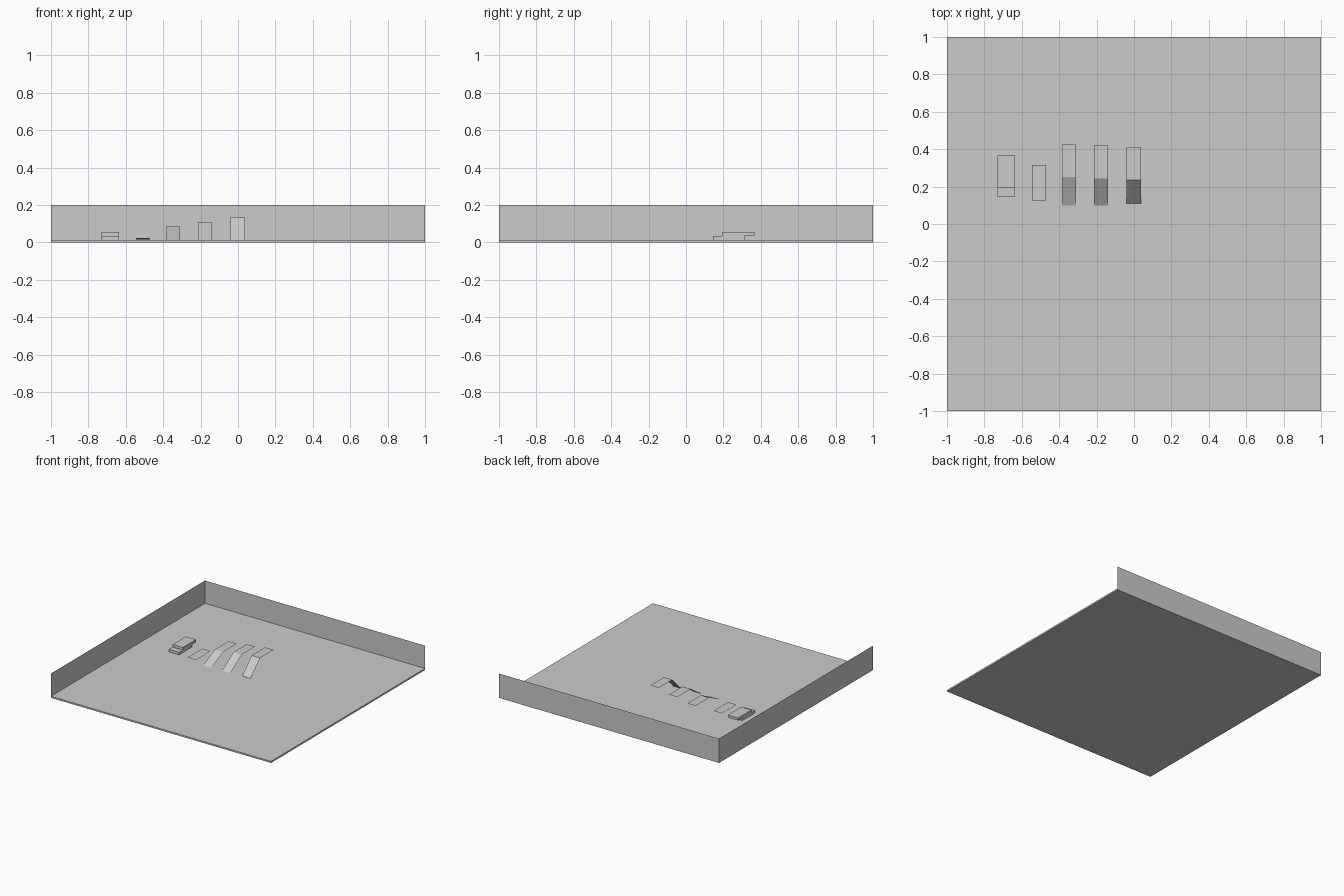
import bpy

if "Cube" in bpy.data.objects:
    bpy.data.objects.remove(bpy.data.objects["Cube"])

FLOOR = 0.013


def mesh_object(name, verts, faces):
    mesh = bpy.data.meshes.new(name)
    mesh.from_pydata(verts, [], faces)
    mesh.update()
    obj = bpy.data.objects.new(name, mesh)
    bpy.context.collection.objects.link(obj)
    return obj


def box(name, x0, x1, y0, y1, z0, z1):
    bpy.ops.mesh.primitive_cube_add(
        size=1, location=((x0 + x1) / 2, (y0 + y1) / 2, (z0 + z1) / 2))
    obj = bpy.context.object
    obj.name = name
    obj.scale = (x1 - x0, y1 - y0, z1 - z0)
    return obj


def strip(name, x0, x1, profile):
    """Thin folded sheet: a (y, z) profile swept across x."""
    verts = [(x, y, z) for y, z in profile for x in (x0, x1)]
    faces = [(2 * i, 2 * i + 1, 2 * i + 3, 2 * i + 2)
             for i in range(len(profile) - 1)]
    return mesh_object(name, verts, faces)


# Floor slab
box("floor", -1, 1, -1, 1, 0, FLOOR)

# Thin walls along the left and back edges
mesh_object("left_wall",
            [(-1, -1, 0), (-1, 1, 0), (-1, 1, 0.2), (-1, -1, 0.2)],
            [(0, 1, 2, 3)])
strip("back_wall", -1, 1, [(1, 0), (1, 0.2)])

# Two offset stacked blocks
box("lower_block", -0.73, -0.637, 0.145, 0.312, FLOOR, 0.034)
box("upper_block", -0.73, -0.637, 0.193, 0.365, 0.034, 0.055)

# Sheet folded back underneath itself
strip("folded_sheet", -0.545, -0.47,
      [(0.31, FLOOR + 0.001), (0.125, 0.024), (0.315, 0.024)])

# Ramps of growing height, each with a flat platform behind
ramps = [(-0.347, 0.098, 0.25, 0.425, 0.085),
         (-0.176, 0.099, 0.244, 0.419, 0.109),
         (-0.001, 0.11, 0.234, 0.409, 0.134)]
for i, (x, foot, bend, back, top) in enumerate(ramps, 1):
    strip(f"ramp_{i}", x - 0.038, x + 0.038,
          [(foot, FLOOR), (bend, top), (back, top)])
